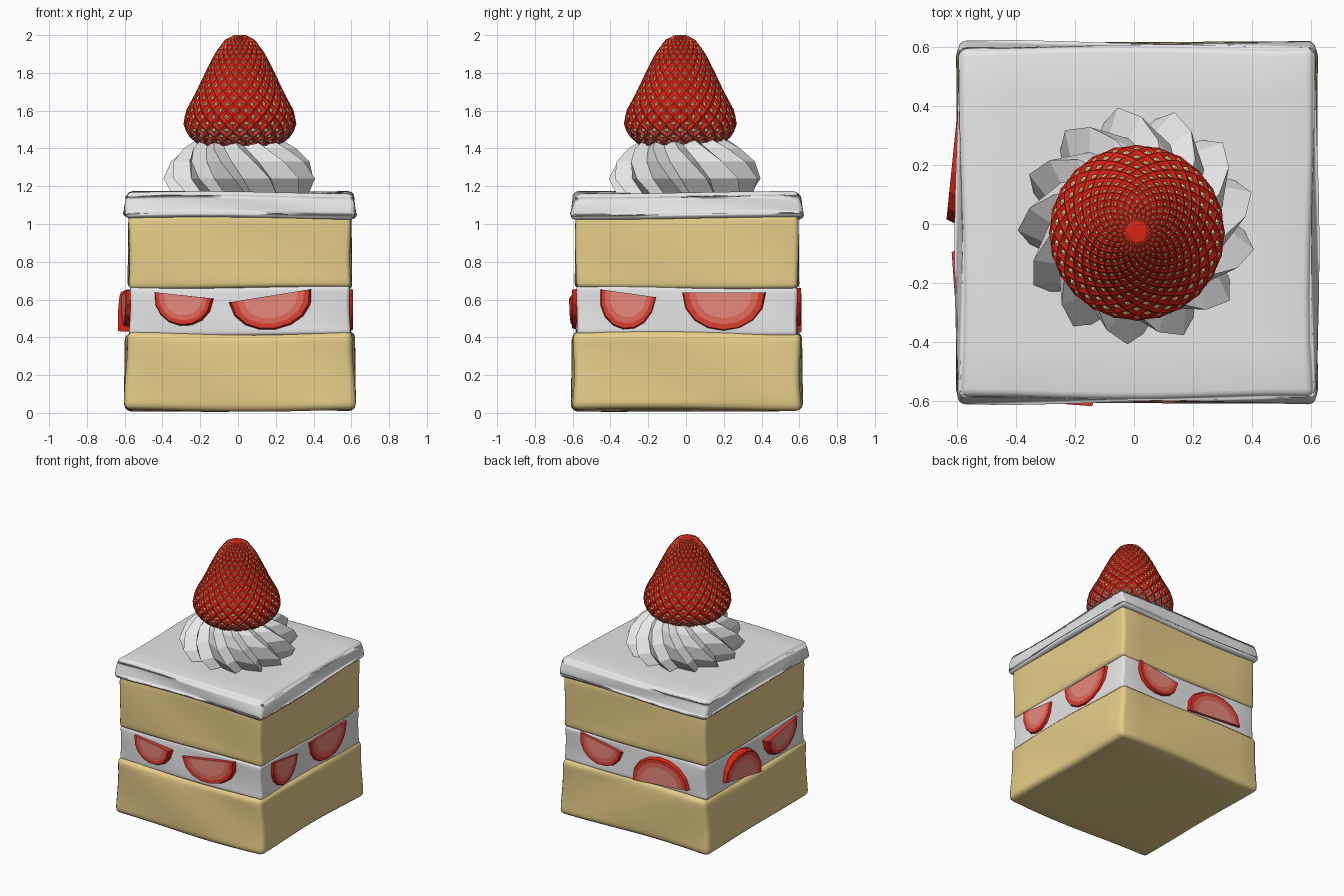
import bpy, bmesh, math
from mathutils import Matrix, Vector

if "Cube" in bpy.data.objects:
    bpy.data.objects.remove(bpy.data.objects["Cube"])


def material(name, r, g, b):
    m = bpy.data.materials.new(name)
    m.diffuse_color = (r, g, b, 1)
    m.use_nodes = True
    m.node_tree.nodes["Principled BSDF"].inputs["Base Color"].default_value = m.diffuse_color
    return m


CREAM = material("cream", .84, .84, .84)
SPONGE = material("sponge", .79, .62, .25)
RED = material("berry_red", .70, .017, .007)
PALE_RED = material("berry_base_red", .66, .06, .045)
SEED = material("seed", .75, .60, .27)
FLESH1 = material("flesh_red", .72, .045, .03)
FLESH2 = material("flesh_light", .76, .15, .11)
FLESH3 = material("flesh_pink", .80, .25, .20)


def finish(bm, name, mats, smooth=False):
    bmesh.ops.recalc_face_normals(bm, faces=bm.faces)
    for f in bm.faces:
        f.smooth = smooth
    me = bpy.data.meshes.new(name)
    bm.to_mesh(me)
    bm.free()
    for m in mats:
        me.materials.append(m)
    ob = bpy.data.objects.new(name, me)
    bpy.context.collection.objects.link(ob)
    return ob


def layer(name, mat, half_bottom, half_top, z0, z1, bevel, phase, wob=.008):
    """Soft, slightly uneven square slab."""
    bm = bmesh.new()
    bmesh.ops.create_cube(bm, size=2)
    bmesh.ops.subdivide_edges(bm, edges=bm.edges[:], cuts=6, use_grid_fill=True)
    for v in bm.verts:
        x, y, z = v.co
        t = (z + 1) / 2
        h = half_bottom + (half_top - half_bottom) * t
        v.co = (.01 + x * (h + wob * math.sin(3 * y + 2 * z + phase)),
                .005 + y * (h + wob * math.sin(3 * x + 2 * z + phase + 2)),
                z0 + (z1 - z0) * t + wob * math.sin(2.2 * x + 1.7 * y + phase))
    edges = [e for e in bm.edges if e.calc_face_angle(0) > .8]
    bmesh.ops.bevel(bm, geom=edges, offset=bevel, segments=3, profile=.5, affect='EDGES')
    return finish(bm, name, [mat], True)


# Cake layers
layer("bottom_sponge", SPONGE, .607, .602, .014, .425, .035, 0)
layer("cream_filling", CREAM, .585, .582, .41, .67, .02, 1, .004)
layer("top_sponge", SPONGE, .59, .586, .66, 1.05, .025, 2, .005)
layer("cream_topping", CREAM, .613, .595, 1.03, 1.167, .025, 4, .007)


# Twisted piped cream rosette
def rosette():
    bm = bmesh.new()
    n = 13
    prof = [(1.14, .355), (1.24, .405), (1.33, .37), (1.40, .30), (1.455, .215)]
    rings = []
    for k, (z, r) in enumerate(prof):
        ring = []
        for j in range(n):
            a = 2 * math.pi * j / n - k * .2
            for da, s in ((0, 1), (.13, .80)):
                ring.append(bm.verts.new((.01 + r * s * math.cos(a + da),
                                          -.005 + r * s * math.sin(a + da), z)))
        rings.append(ring)
    for lo, hi in zip(rings, rings[1:]):
        for j in range(2 * n):
            i = (j + 1) % (2 * n)
            bm.faces.new((lo[j], lo[i], hi[i], hi[j]))
    bm.faces.new(rings[0])
    bm.faces.new(rings[-1])
    finish(bm, "cream_rosette", [CREAM])


rosette()


# Whole strawberry: staggered lattice of diamonds, each dimpled with a seed
def strawberry():
    prof = [(2.0, .03), (1.975, .08), (1.90, .135), (1.79, .19), (1.69, .237), (1.61, .282),
            (1.54, .302), (1.475, .283), (1.41, .21), (1.37, .12)]
    seg = [math.dist(a, b) for a, b in zip(prof, prof[1:])]

    def at(s):
        for (a, b), d in zip(zip(prof, prof[1:]), seg):
            if s <= d:
                break
            s -= d
        t = min(s / d, 1)
        return a[0] + (b[0] - a[0]) * t, a[1] + (b[1] - a[1]) * t

    n, rows = 24, 24
    axis = Vector((.01, -.03, 0))
    bm = bmesh.new()
    rings = []
    for i in range(rows + 1):
        z, r = at(sum(seg) * (i / rows) ** 1.3)
        rings.append([bm.verts.new(axis + Vector((r * math.cos(a), r * math.sin(a), z)))
                      for a in (2 * math.pi * (j + (i % 2) / 2) / n for j in range(n))])
    for i in range(rows - 1):
        o = i % 2
        for j in range(n):
            q = [rings[i][j], rings[i + 1][(j - 1 + o) % n],
                 rings[i + 2][j], rings[i + 1][(j + o) % n]]
            c = sum((v.co for v in q), Vector()) / 4
            nrm = (q[2].co - q[0].co).cross(q[3].co - q[1].co).normalized()
            size = (q[3].co - q[1].co).length
            inner = [bm.verts.new(c + (v.co - c) * .40 - nrm * size * .10) for v in q]
            tip = bm.verts.new(c + nrm * size * .04)
            skin = 1 if c.z < 1.5 else 0
            for k in range(4):
                m = (k + 1) % 4
                bm.faces.new((q[k], q[m], inner[m], inner[k])).material_index = skin
                bm.faces.new((inner[k], inner[m], tip)).material_index = 2
    for j in range(n):
        i = (j + 1) % n
        bm.faces.new((rings[0][j], rings[1][j], rings[0][i]))
        e = rings[-2]
        p = (j + rows - 1) % 2  # neighbour offset on the last row
        bm.faces.new((e[j], rings[-1][(j + p) % n], e[i])).material_index = 1
    bm.faces.new(rings[0])
    bm.faces.new(rings[-1]).material_index = 1
    finish(bm, "whole_strawberry", [RED, PALE_RED, SEED])


# Half strawberry slices set in the filling
def slice_half(name, side, u, z, hw, h, tilt, out, yaw=0, flip=False):
    bm = bmesh.new()
    m = 8
    rings = []
    for s, y in ((.9, .14), (1, .035), (.93, 0), (.8, 0), (.64, 0)):
        rings.append([bm.verts.new((-hw * s * math.cos(math.pi * k / m), y,
                                    -h * s * math.sin(math.pi * k / m) ** .9
                                    if 0 < k < m else 0)) for k in range(m + 1)])
    for i, mat in enumerate((0, 0, 1, 2)):
        for k in range(m):
            a, b = rings[i], rings[i + 1]
            bm.faces.new((a[k], a[k + 1], b[k + 1], b[k])).material_index = mat
    bm.faces.new(rings[-1]).material_index = 3
    bm.faces.new(rings[0])
    bm.faces.new([r[0] for r in rings] + [r[-1] for r in reversed(rings)]).material_index = 1
    ob = finish(bm, name, [RED, FLESH1, FLESH2, FLESH3])
    ob.matrix_world = (Matrix.Rotation(side * math.pi / 2, 4, 'Z')
                       @ Matrix.Translation((u, -out, z))
                       @ Matrix.Rotation(yaw, 4, 'Z')
                       @ Matrix.Rotation(tilt + (math.pi if flip else 0), 4, 'Y'))


strawberry()
# sides: 0 front, 1 right, 2 back, 3 left
slice_half("front_slice_a", 0, -.29, .622, .16, .165, .11, .607, -.08)
slice_half("front_slice_b", 0, .17, .62, .225, .185, -.16, .604)
slice_half("right_slice_a", 1, -.305, .633, .155, .20, .14, .608)
slice_half("right_slice_b", 1, .20, .638, .23, .212, 0, .608)
slice_half("back_slice_a", 2, -.28, .63, .18, .18, .18, .608)
slice_half("back_slice_b", 2, .21, .445, .24, .20, -.08, .612, 0, True)
slice_half("left_slice_a", 3, -.20, .455, .20, .20, .12, .618, -.1, True)
slice_half("left_slice_b", 3, .28, .63, .20, .18, -.1, .606, .07)
